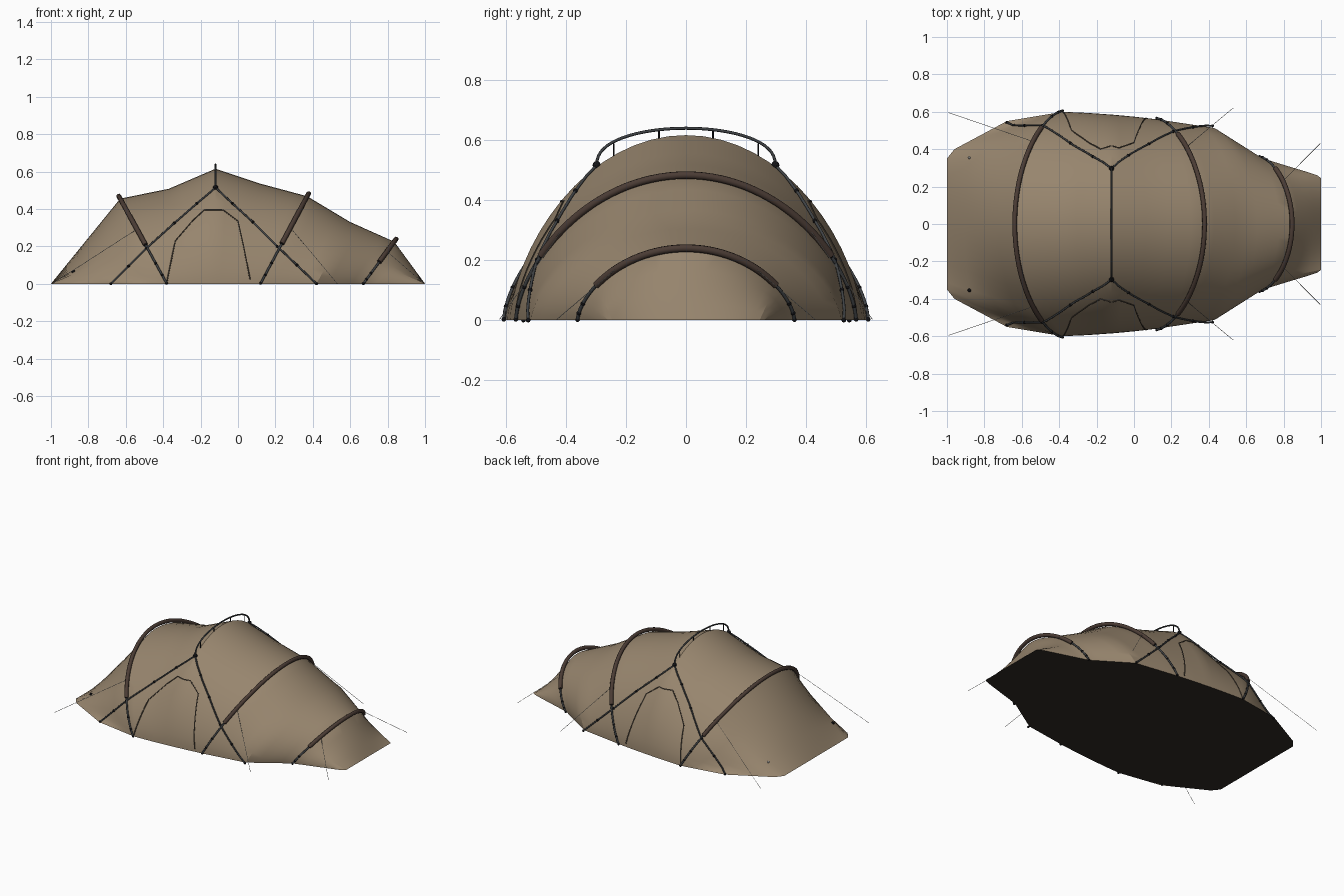
import bpy, bmesh, math
from mathutils import Vector
from mathutils.bvhtree import BVHTree

if "Cube" in bpy.data.objects:
    bpy.data.objects.remove(bpy.data.objects["Cube"], do_unlink=True)


def material(name, rgb):
    m = bpy.data.materials.new(name)
    m.use_nodes = True
    m.diffuse_color = (*rgb, 1)
    bsdf = m.node_tree.nodes["Principled BSDF"]
    bsdf.inputs["Base Color"].default_value = (*rgb, 1)
    bsdf.inputs["Roughness"].default_value = 0.8
    return m


CANVAS = material("tan canvas", (0.31, 0.235, 0.155))
FLOOR = material("dark groundsheet", (0.03, 0.024, 0.019))
SLEEVE = material("brown sleeve", (0.07, 0.045, 0.035))
POLE = material("grey pole", (0.05, 0.055, 0.06))
BLACK = material("black fittings", (0.008, 0.008, 0.01))
SEAM = material("door seam", (0.07, 0.055, 0.04))
ROPE = material("pale rope", (0.5, 0.5, 0.48))

HALF = 16       # segments from ground to ridge
STEPS = 4       # loft steps between key sections


def arch_point(sec, t, grow=0.0):
    """Point on a tilted hoop: sec = foot x, top x, half width, height."""
    foot, top, w, h = sec
    rise = max(math.sin(t), 0) ** 1.25
    if t >= math.pi - 1e-6:
        rise = 0
    return Vector((foot + (top - foot) * rise * (1 + grow / h),
                   (w + grow * 0.4) * math.cos(t), (h + grow) * rise))


def arch(sec):
    return [arch_point(sec, math.pi * i / (2 * HALF)) for i in range(2 * HALF + 1)]


def ground_edge(keys):
    """Symmetric hem on the ground; keys = (fraction, x, y)."""
    side = []
    for i in range(HALF + 1):
        s = i / HALF
        for (s0, x0, y0), (s1, x1, y1) in zip(keys, keys[1:]):
            if s0 <= s <= s1:
                f = (s - s0) / (s1 - s0)
                side.append(Vector((x0 + (x1 - x0) * f, y0 + (y1 - y0) * f, 0)))
                break
    return side + [Vector((p.x, -p.y, 0)) for p in reversed(side[:-1])]


# Tent body: loft through hoops, closed by the groundsheet
HOOP_A = (-0.38, -0.63, 0.60, 0.455)
HOOP_B = (0.12, 0.37, 0.56, 0.468)
HOOP_C = (0.67, 0.835, 0.355, 0.225)
keys = [
    ground_edge([(0, -0.68, 0.55), (0.25, -0.96, 0.40), (0.375, -1, 0.35), (1, -1, 0)]),
    arch(HOOP_A),
    arch((-0.25, -0.37, 0.594, 0.508)),
    arch((-0.12, -0.12, 0.585, 0.615)),
    arch((0.0, 0.12, 0.574, 0.535)),
    arch(HOOP_B),
    arch((0.42, 0.60, 0.515, 0.33)),
    arch(HOOP_C),
    ground_edge([(0, 0.92, 0.28), (0.25, 0.98, 0.26), (0.375, 1, 0.245), (1, 1, 0)]),
]
rows = [keys[0]]
for a, b in zip(keys, keys[1:]):
    for k in range(1, STEPS + 1):
        rows.append([p.lerp(q, k / STEPS) for p, q in zip(a, b)])

bm = bmesh.new()
grid = [[bm.verts.new(p) for p in row] for row in rows]
for r0, r1 in zip(grid, grid[1:]):
    for i in range(2 * HALF):
        bm.faces.new((r0[i], r0[i + 1], r1[i + 1], r1[i]))
outline = ([r[0] for r in grid[:-1]] + grid[-1]
           + [r[-1] for r in reversed(grid[1:-1])] + grid[0][:0:-1])
floor = bm.faces.new(outline)
floor.material_index = 1
bmesh.ops.recalc_face_normals(bm, faces=bm.faces)
surface = BVHTree.FromBMesh(bm)
mesh = bpy.data.meshes.new("tent_body")
bm.to_mesh(mesh)
bm.free()
body = bpy.data.objects.new("tent_body", mesh)
bpy.context.collection.objects.link(body)
mesh.materials.append(CANVAS)
mesh.materials.append(FLOOR)


def select_only(ob):
    bpy.ops.object.select_all(action='DESELECT')
    ob.select_set(True)
    bpy.context.view_layer.objects.active = ob


select_only(body)
bpy.ops.object.shade_smooth_by_angle(angle=math.radians(25))


def on_side(x, z, side, lift):
    """Drop a side-view point onto the canvas, lifted outward."""
    hit = surface.ray_cast(Vector((x, side * 2, max(z, 0.004))), Vector((0, -side, 0)))[0]
    y = abs(hit.y) if hit else 0.5
    return Vector((x, side * (y + lift), z))


def tubes(name, paths, radius, mat, sides=2):
    """Round tubes along paths, turned into one mesh."""
    cu = bpy.data.curves.new(name, 'CURVE')
    cu.dimensions = '3D'
    cu.bevel_depth = radius
    cu.bevel_resolution = sides
    cu.use_fill_caps = True
    for path in paths:
        sp = cu.splines.new('POLY')
        sp.points.add(len(path) - 1)
        for pt, p in zip(sp.points, path):
            pt.co = (*p, 1)
    ob = bpy.data.objects.new(name, cu)
    bpy.context.collection.objects.link(ob)
    cu.materials.append(mat)
    select_only(ob)
    bpy.ops.object.convert(target='MESH')
    bpy.ops.object.shade_smooth_by_angle(angle=math.radians(50))


def beads(name, points, radius, mat):
    b = bmesh.new()
    for p in points:
        made = bmesh.ops.create_icosphere(b, subdivisions=2, radius=radius)
        bmesh.ops.translate(b, verts=made["verts"], vec=p)
    me = bpy.data.meshes.new(name)
    b.to_mesh(me)
    b.free()
    me.materials.append(mat)
    bpy.context.collection.objects.link(bpy.data.objects.new(name, me))


def resample(pts, n=6):
    out = []
    for (x0, z0), (x1, z1) in zip(pts, pts[1:]):
        out += [(x0 + (x1 - x0) * k / n, z0 + (z1 - z0) * k / n) for k in range(n)]
    return out + [pts[-1]]


# Hoop poles: thick sleeve over the top, bare pole down to each foot
clips = []
for label, hoop, start in (("front", HOOP_A, 0.175), ("middle", HOOP_B, 0.175),
                           ("rear", HOOP_C, 0.19)):
    def run(a, b, n):
        return [arch_point(hoop, math.pi * (a + (b - a) * k / n), 0.014) for k in range(n + 1)]
    tubes(label + "_hoop_sleeve", [run(start, 1 - start, 40)], 0.013, SLEEVE)
    tubes(label + "_hoop_feet", [run(0, start, 10), run(1 - start, 1, 10)], 0.006, POLE)
    for f in (0.005, 0.05, 0.1, start):
        clips += [arch_point(hoop, math.pi * f, 0.014), arch_point(hoop, math.pi * (1 - f), 0.014)]

# Crossing side poles meeting at a hub, with the ridge pole between hubs
CROSS_FRONT = [(-0.68, 0), (-0.49, 0.19), (-0.34, 0.325), (-0.22, 0.43), (-0.13, 0.505)]
CROSS_REAR = [(0.42, 0), (0.21, 0.2), (0.08, 0.33), (-0.03, 0.43), (-0.11, 0.505)]
hubs, cross = [], []
for side in (1, -1):
    hub = Vector((-0.12, side * 0.297, 0.515))
    hubs.append(hub)
    for line in (CROSS_FRONT, CROSS_REAR):
        cross.append([on_side(x, z, side, 0.01) for x, z in resample(line)[:-2]] + [hub])
        clips += [on_side(x, z, side, 0.01) for x, z in line[:-1]]
        mid = resample(line)[3]
        clips.append(on_side(*mid, side, 0.01))
tubes("crossing_poles", cross, 0.005, POLE)
ridge = [Vector((-0.12, 0.297 * math.cos(a), 0.515 + 0.123 * math.sin(a) ** 0.85))
         for a in (math.pi * k / 32 for k in range(1, 32))]
tubes("ridge_pole", [[hubs[0]] + ridge + [hubs[1]]], 0.005, POLE)
beads("pole_hubs", hubs, 0.014, BLACK)
beads("pole_clips", clips, 0.008, BLACK)

# Straps hanging the canvas from the ridge pole
tubes("ridge_straps", [[Vector((-0.12, s * y, lo)), Vector((-0.12, s * y, hi))]
                       for s in (1, -1)
                       for y, lo, hi in ((0.09, 0.595, 0.632), (0.24, 0.54, 0.588))],
      0.003, BLACK)

# Door seams on both flanks
DOOR = [(-0.38, 0.01), (-0.335, 0.23), (-0.24, 0.34), (-0.18, 0.395),
        (-0.08, 0.395), (0.0, 0.335), (0.03, 0.2), (0.065, 0.02)]
tubes("door_seams", [[on_side(x, z, s, 0.001) for x, z in resample(DOOR)] for s in (1, -1)],
      0.0035, SEAM, 1)

# Guy lines pegged out from each hoop
guys = []
for hoop, f, peg in ((HOOP_A, 0.24, (-0.99, 0.595)), (HOOP_B, 0.24, (0.53, 0.62)),
                     (HOOP_C, 0.28, (0.995, 0.43))):
    top = arch_point(hoop, math.pi * f, 0.014)
    for s in (1, -1):
        guys.append([Vector((top.x, s * top.y, top.z)), Vector((peg[0], s * peg[1], 0.002))])
tubes("guy_lines", guys, 0.0013, ROPE, 0)

# Small toggles on the front panel
beads("right_toggle", [on_side(-0.88, 0.065, -1, 0.003)], 0.01, BLACK)
beads("left_toggle", [on_side(-0.88, 0.065, 1, 0.003)], 0.007, ROPE)
